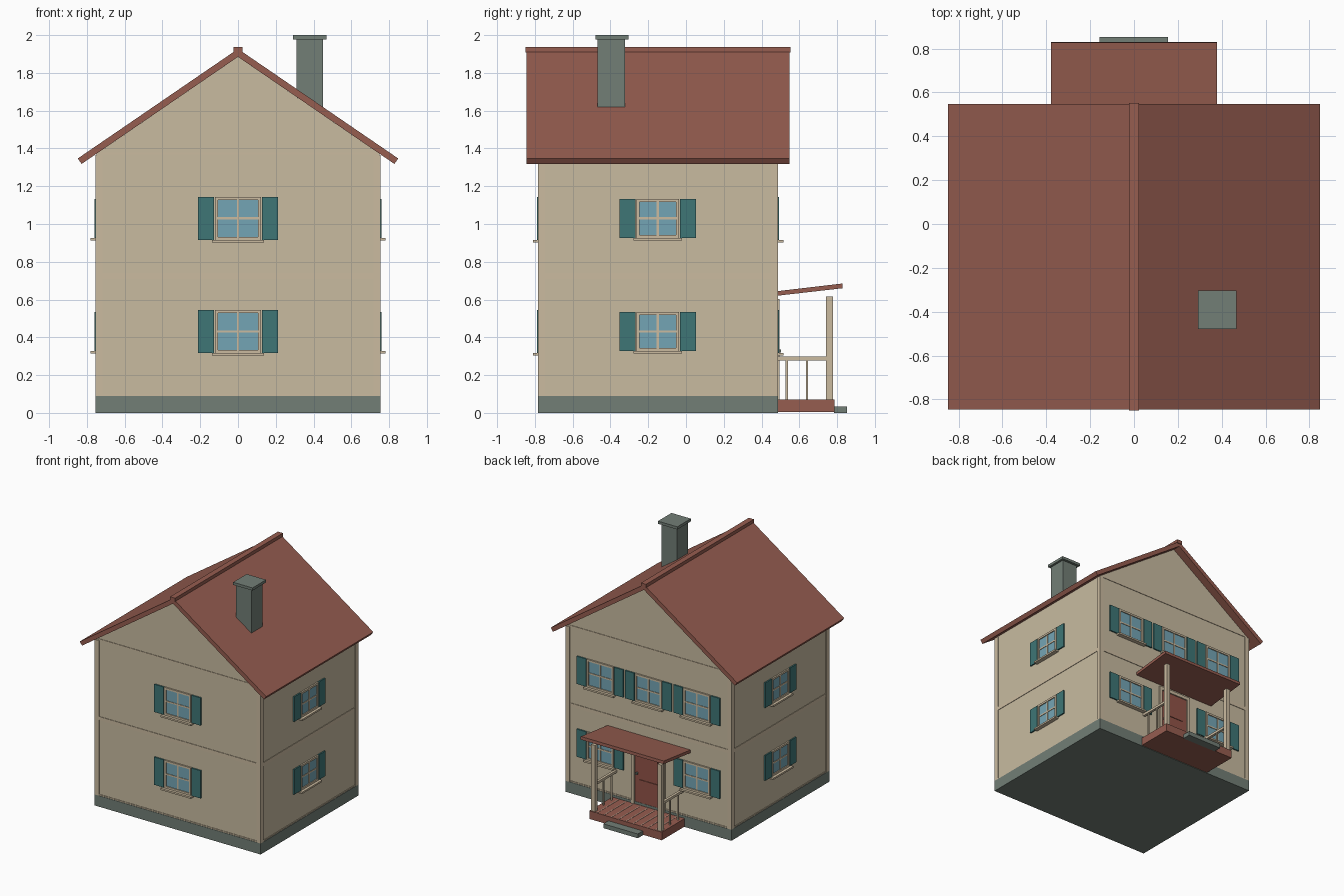
import bpy
import bmesh
from math import pi
from mathutils import Matrix, Vector

cube = bpy.data.objects.get("Cube")
if cube:
    bpy.data.objects.remove(cube, do_unlink=True)


def material(name, r, g, b):
    """Flat material from 0-255 display values."""
    lin = [((c / 255 + 0.055) / 1.055) ** 2.4 for c in (r, g, b)] + [1.0]
    mat = bpy.data.materials.new(name)
    mat.use_nodes = True
    mat.diffuse_color = lin
    bsdf = mat.node_tree.nodes["Principled BSDF"]
    bsdf.inputs["Base Color"].default_value = lin
    bsdf.inputs["Roughness"].default_value = 0.8
    return mat


WALL = material("wall_tan", 200, 187, 160)
TRIM = material("trim_cream", 203, 187, 160)
ROOF = material("roof_red", 150, 93, 80)
STONE = material("stone_grey", 114, 126, 118)
TEAL = material("shutter_teal", 62, 118, 118)
GLASS = material("glass_blue", 116, 165, 181)
DOOR = material("door_red", 146, 84, 72)
SEAM = material("deck_seam", 196, 160, 142)


def finish(name, bm, mat, matrix=None):
    bmesh.ops.recalc_face_normals(bm, faces=bm.faces)
    if matrix:
        bm.transform(matrix)
    mesh = bpy.data.meshes.new(name)
    bm.to_mesh(mesh)
    bm.free()
    mesh.materials.append(mat)
    obj = bpy.data.objects.new(name, mesh)
    bpy.context.collection.objects.link(obj)
    return obj


def boxes(name, mat, items, matrix=None):
    """One object from boxes given as (x0, x1, y0, y1, z0, z1)."""
    bm = bmesh.new()
    for x0, x1, y0, y1, z0, z1 in items:
        size = Matrix.Diagonal((x1 - x0, y1 - y0, z1 - z0, 1))
        mid = Vector((x0 + x1, y0 + y1, z0 + z1)) / 2
        bmesh.ops.create_cube(bm, size=1, matrix=Matrix.Translation(mid) @ size)
    return finish(name, bm, mat, matrix)


def prism(name, mat, profile, start, end, matrix=None):
    """Extrude an (x, z) profile along y."""
    bm = bmesh.new()
    face = bm.faces.new([bm.verts.new((x, start, z)) for x, z in profile])
    out = bmesh.ops.extrude_face_region(bm, geom=[face])
    verts = [v for v in out["geom"] if isinstance(v, bmesh.types.BMVert)]
    bmesh.ops.translate(bm, verts=verts, vec=(0, end - start, 0))
    return finish(name, bm, mat, matrix)


def mirrored(items):
    return items + [(-x1, -x0, *rest) for x0, x1, *rest in items]


# House body: half sizes and middle of the main block
HX, HY, CY = 0.748, 0.629, -0.148
SLOPE, PEAK = 0.685, 1.885
EAVE = PEAK - SLOPE * HX
house = Matrix.Translation((0, CY, 0))

prism("walls", WALL, [(-HX, 0.05), (HX, 0.05), (HX, EAVE), (0, PEAK), (-HX, EAVE)],
      CY - HY, CY + HY)
boxes("foundation", STONE, [(-0.755, 0.755, -0.636, 0.636, 0, 0.09)], house)
boxes("corner_boards", TRIM,
      mirrored([(0.718, 0.755, -0.636, -0.598, 0.09, 1.366),
                (0.718, 0.755, 0.598, 0.636, 0.09, 1.366)]), house)
boxes("belt_trim", TRIM, [(-0.752, 0.752, -0.633, 0.633, 0.71, 0.74),
                          (-0.752, 0.752, -0.633, 0.633, 0.09, 0.1)], house)
boxes("gable_trim", TRIM, [(-0.735, 0.735, -0.633, 0.633, 1.367, 1.379)], house)

# Main roof, ridge and chimney
prism("main_roof", ROOF, [(0, PEAK), (0.828, 1.318), (0.848, 1.347), (0, 1.927),
                          (-0.848, 1.347), (-0.828, 1.318)], -0.845, 0.547)
boxes("ridge_cap", ROOF, [(-0.023, 0.023, -0.85, 0.552, 1.908, 1.938)])
boxes("chimney", STONE, [(0.31, 0.45, -0.469, -0.324, 1.5, 1.98)])
boxes("chimney_cap", STONE, [(0.292, 0.468, -0.48, -0.304, 1.978, 2.0)])


def window(name, x, y, z, turn, w, h):
    """Window facing local -y; w and h are half sizes of the frame."""
    m = Matrix.Translation((x, y, z)) @ Matrix.Rotation(turn, 4, "Z")
    bar, gap = 0.016, 0.006
    boxes(name + "_glass", GLASS, [(-w + bar, w - bar, -0.004, 0.01, -h + bar, h - bar)], m)
    frame = mirrored([(w - bar, w, -0.012, 0.01, -h, h)])
    frame += [(bar - w, w - bar, -0.012, 0.01, h - bar, h),
              (bar - w, w - bar, -0.012, 0.01, -h, bar - h),
              (-gap, gap, -0.008, 0.01, bar - h, h - bar),
              (bar - w, w - bar, -0.008, 0.01, -gap, gap)]
    boxes(name + "_frame", TRIM, frame, m)
    boxes(name + "_sill", TRIM, [(-w - 0.016, w + 0.016, -0.034, 0.01, -h - 0.014, -h)], m)
    boxes(name + "_shutters", TEAL,
          mirrored([(w + 0.006, w + 0.09, -0.011, 0.01, -h, h)]), m)


# Windows on both floors, three upstairs and two downstairs behind the porch
for floor, z in (("lower", 0.431), ("upper", 1.03)):
    window(floor + "_front_window", 0, CY - HY, z, 0, 0.121, 0.114)
    window(floor + "_left_window", HX, -0.15, z, pi / 2, 0.112, 0.103)
    window(floor + "_right_window", -HX, -0.15, z, -pi / 2, 0.112, 0.103)
    for x in (-0.44, 0, 0.44):
        if x or floor == "upper":
            window(floor + "_back_window", x, CY + HY, z, pi, 0.121, 0.114)

# Door with raised panels and a knob
boxes("door", DOOR, [(-0.125, 0.125, 0.47, 0.486, 0.07, 0.575)])
boxes("door_panels", DOOR, [(-0.085, 0.085, 0.48, 0.491, 0.12, 0.28),
                            (-0.085, 0.085, 0.48, 0.491, 0.37, 0.53)])
boxes("door_frame", TRIM, mirrored([(0.125, 0.152, 0.47, 0.496, 0.07, 0.575)])
      + [(-0.152, 0.152, 0.47, 0.496, 0.575, 0.602)])
boxes("door_knob", STONE, [(0.095, 0.11, 0.48, 0.503, 0.32, 0.335)])

# Porch deck, seams and step
boxes("porch_deck", ROOF, [(-0.33, 0.33, 0.48, 0.786, 0.004, 0.07)])
seams = [-0.33 + 0.066 * i for i in range(1, 10)]
boxes("deck_seams", SEAM, [(x - 0.004, x + 0.004, 0.487, 0.784, 0.068, 0.072) for x in seams])
boxes("porch_step", STONE, [(-0.158, 0.156, 0.784, 0.852, 0, 0.035)])

# Porch posts, side rails and balusters
boxes("porch_posts", TRIM, mirrored([(0.285, 0.32, 0.742, 0.777, 0.07, 0.616)]))
boxes("porch_rails", TRIM, mirrored([(0.292, 0.313, 0.48, 0.745, 0.278, 0.298)]))
boxes("porch_balusters", TRIM,
      mirrored([(0.297, 0.308, y - 0.006, y + 0.006, 0.07, 0.28) for y in (0.534, 0.64)]))

# Porch roof, tilted up towards its outer edge; profile turned to run along x
prism("porch_roof", ROOF, [(0.48, 0.62), (0.83, 0.66), (0.828, 0.685), (0.48, 0.644)],
      -0.378, 0.378, Matrix.Rotation(pi / 2, 4, "Z"))
